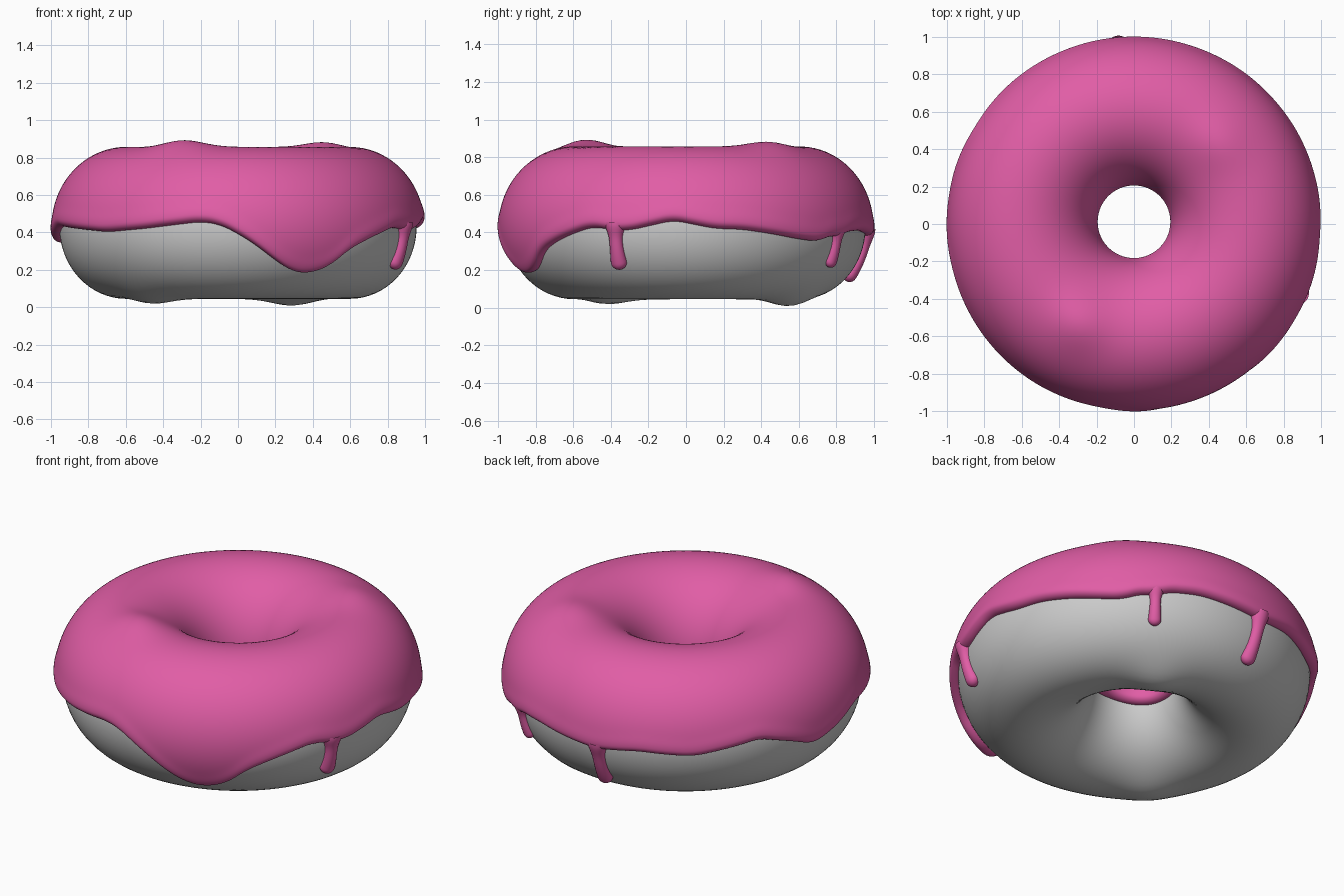
import bpy, math
from mathutils import Vector

if "Cube" in bpy.data.objects:
    bpy.data.objects.remove(bpy.data.objects["Cube"])

R, A, B, ZC, T = 0.598, 0.357, 0.385, 0.43, 0.042   # ring radius, half width, half height, centre z, icing thickness
# bumps: x, y, height (mirrored through the centre for the underside)
BUMPS = [(-0.29, -0.54, 0.036), (0.46, 0.43, 0.026)]


def surf(th, ph, off=0.0):
    """Point on the lumpy ring, pushed out by off."""
    c, s = math.cos(ph), math.sin(ph)
    r = R + (A + off) * c
    x, y = r * math.cos(th), r * math.sin(th)
    z = ZC + (B + off) * s
    k = 1 if s > 0 else -1
    for bx, by, h in BUMPS:
        d2 = (x - k * bx) ** 2 + (y - k * by) ** 2
        z += h * s * math.exp(-d2 / (2 * 0.11 ** 2))
    return Vector((x, y + 0.012 * (1 - c) / 2, z))


def material(name, rgb):
    m = bpy.data.materials.new(name)
    m.diffuse_color = (*rgb, 1)
    m.use_nodes = True
    m.node_tree.nodes["Principled BSDF"].inputs["Base Color"].default_value = m.diffuse_color
    return m


def grid_object(name, rows, mat, close_rows=False):
    """Mesh from rows of points; each row is a closed ring."""
    n, m = len(rows), len(rows[0])
    faces = []
    for i in range(n if close_rows else n - 1):
        k = (i + 1) % n
        for j in range(m):
            l = (j + 1) % m
            faces.append((i * m + j, i * m + l, k * m + l, k * m + j))
    me = bpy.data.meshes.new(name)
    me.from_pydata([p for row in rows for p in row], [], faces)
    me.materials.append(mat)
    me.shade_smooth()
    ob = bpy.data.objects.new(name, me)
    bpy.context.collection.objects.link(ob)
    return ob


grey = material("dough_grey", (0.6, 0.6, 0.6))
pink = material("icing_pink", (0.75, 0.11, 0.38))
TAU = 2 * math.pi

# dough ring
grid_object("dough", [[surf(TAU * j / 160, TAU * i / 64) for j in range(160)]
                      for i in range(64)], grey, True)

# height of the icing's outer lower edge by angle in degrees
EDGE = [(-180, .37), (-168, .435), (-136, .40), (-121, .42), (-102, .46), (-96, .445), (-90, .39),
        (-84, .32), (-78, .24), (-72, .18), (-66, .165), (-59, .20), (-52, .30), (-44, .36),
        (-37, .40), (-31, .43), (-23, .41), (-18, .41), (-4, .468), (9, .42), (18, .415), (28, .39),
        (38, .36), (46, .345), (53, .38), (57, .37), (61, .40), (72, .41), (85, .39), (95, .375),
        (110, .405), (127, .39), (149, .46), (160, .40), (170, .33), (180, .37)]


def edge_raw(deg):
    deg = (deg + 180) % 360 - 180
    for (a, za), (b, zb) in zip(EDGE, EDGE[1:]):
        if a <= deg <= b:
            return za + (zb - za) * (deg - a) / (b - a)


def edge(deg):
    return sum(edge_raw(deg + k) for k in range(-3, 4)) / 7


# icing: rounded at both lower edges, sinking into the dough
N, M = 360, 72
cols = []
for j in range(N):
    deg = 360 * j / N - 180
    p0 = math.asin((edge(deg) - ZC) / (B + T))
    zi = 0.375 + 0.012 * math.sin(math.radians(3 * deg))
    p1 = math.pi - math.asin((zi - ZC) / (B + T))
    col = [surf(math.radians(deg), p0 + 0.03, -0.012)]
    for i in range(M + 1):
        u = (1 - math.cos(math.pi * i / M)) / 2          # denser near the edges
        ph = p0 + (p1 - p0) * u
        d = 0.4 * (p1 - p0) * min(u, 1 - u)
        q = max(0.0, 1 - d / 0.035)
        rim = 0.005 * math.exp(-((d - 0.05) / 0.04) ** 2)  # puffy rim
        col.append(surf(math.radians(deg), ph, (T + rim) * math.sqrt(1 - q * q)))
    col.append(surf(math.radians(deg), p1 - 0.03, -0.012))
    cols.append(col)
grid_object("icing", [[c[i] for c in cols] for i in range(M + 3)], pink)


# drips: tapered strands that hug the dough and end in a round bulb
def drip(name, deg, z_top, z_bot, rad):
    th = math.radians(deg)
    side = Vector((-math.sin(th), math.cos(th), 0))
    pa = math.asin((z_top - ZC) / B)
    pb = math.asin((z_bot - ZC) / B)
    length = 0.38 * (pa - pb)
    rows, K = [], 36
    for i in range(K + 1):
        u = math.sin(math.pi / 2 * i / K)                # denser near the tip
        ph = pa + (pb - pa) * u
        d = length * (1 - u)
        w = rad * (0.76 + 0.24 * math.exp(-(d / 0.09) ** 2) + 0.5 * math.exp(-(u / 0.2) ** 2))
        q = max(0.0, 1 - d / rad)
        w *= math.sqrt(max(1e-6, 1 - q * q))
        nrm = Vector((math.cos(ph) * math.cos(th), math.cos(ph) * math.sin(th), math.sin(ph)))
        c = surf(th, ph, 0.004)
        rows.append([c + side * w * math.cos(TAU * k / 20) + nrm * w * 0.9 * math.sin(TAU * k / 20)
                     for k in range(20)])
    grid_object(name, rows, pink)


drip("drip_right", -23, 0.45, 0.21, 0.046)
drip("drip_back_right", 57, 0.42, 0.22, 0.037)
drip("drip_back", 95, 0.42, 0.15, 0.046)
